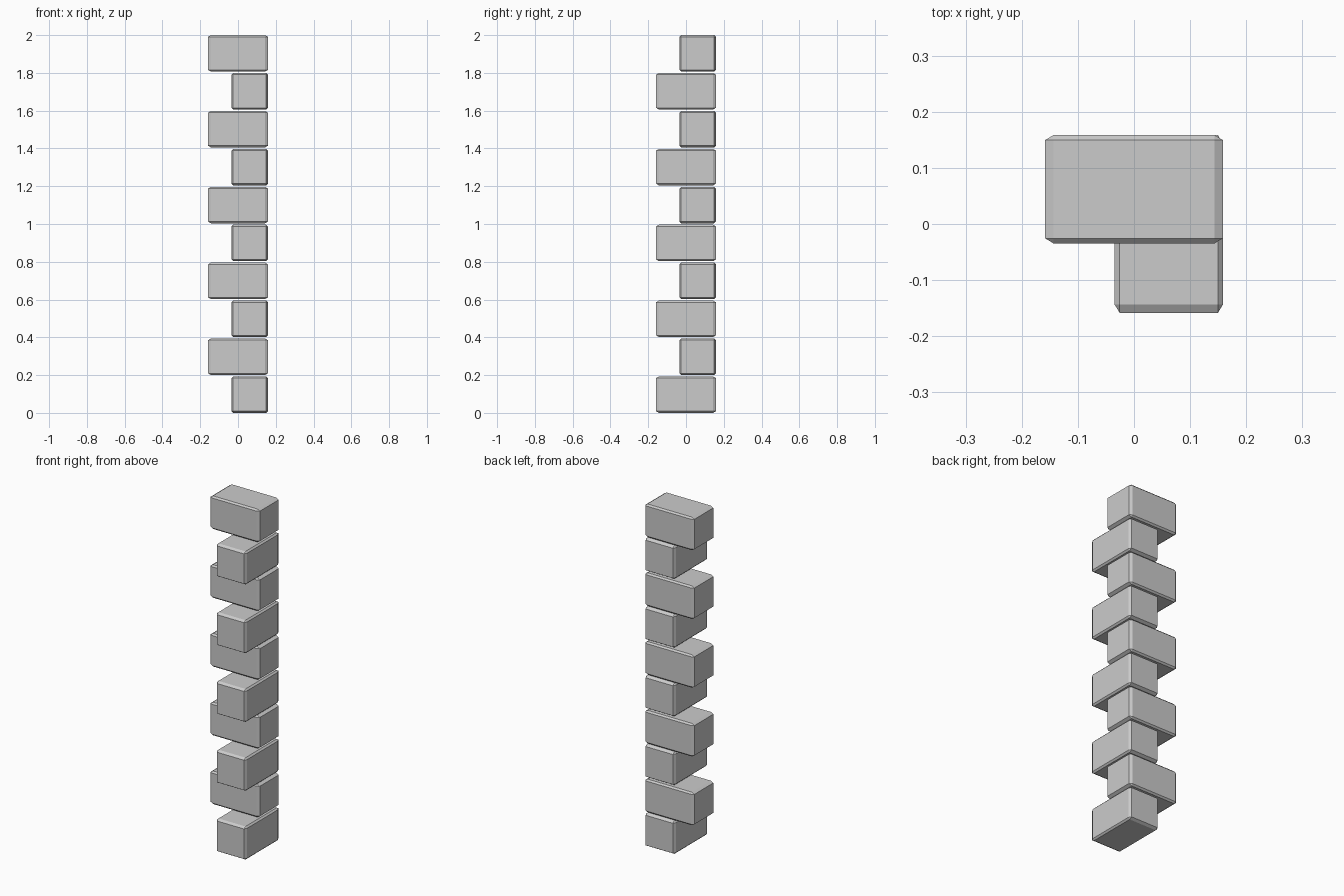
import bpy
import bmesh
from mathutils import Matrix, Vector

if "Cube" in bpy.data.objects:
    bpy.data.objects.remove(bpy.data.objects["Cube"])

LONG, SHORT, HEIGHT = 0.317, 0.193, 0.193   # block dimensions
HALF = LONG / 2
COUNT = 10
PITCH = (2.0 - HEIGHT) / (COUNT - 1)


def corner_block(name, size, centre):
    """Chamfered unit cube, stretched so chamfers scale with the block."""
    bm = bmesh.new()
    bmesh.ops.create_cube(bm, size=1.0)
    bmesh.ops.bevel(bm, geom=bm.edges[:], offset=0.047, segments=1,
                    affect='EDGES')
    bm.transform(Matrix.Diagonal((*size, 1.0)))
    bmesh.ops.recalc_face_normals(bm, faces=bm.faces[:])
    mesh = bpy.data.meshes.new(name)
    bm.to_mesh(mesh)
    bm.free()
    obj = bpy.data.objects.new(name, mesh)
    obj.location = Vector(centre)
    bpy.context.collection.objects.link(obj)
    return obj


# Alternating stones, all sharing the outer corner at +x, +y
inset = HALF - SHORT / 2
for i in range(COUNT):
    z = HEIGHT / 2 + i * PITCH
    if i % 2 == 0:
        corner_block(f"side_stone_{i + 1}", (SHORT, LONG, HEIGHT), (inset, 0, z))
    else:
        corner_block(f"front_stone_{i + 1}", (LONG, SHORT, HEIGHT), (0, inset, z))
